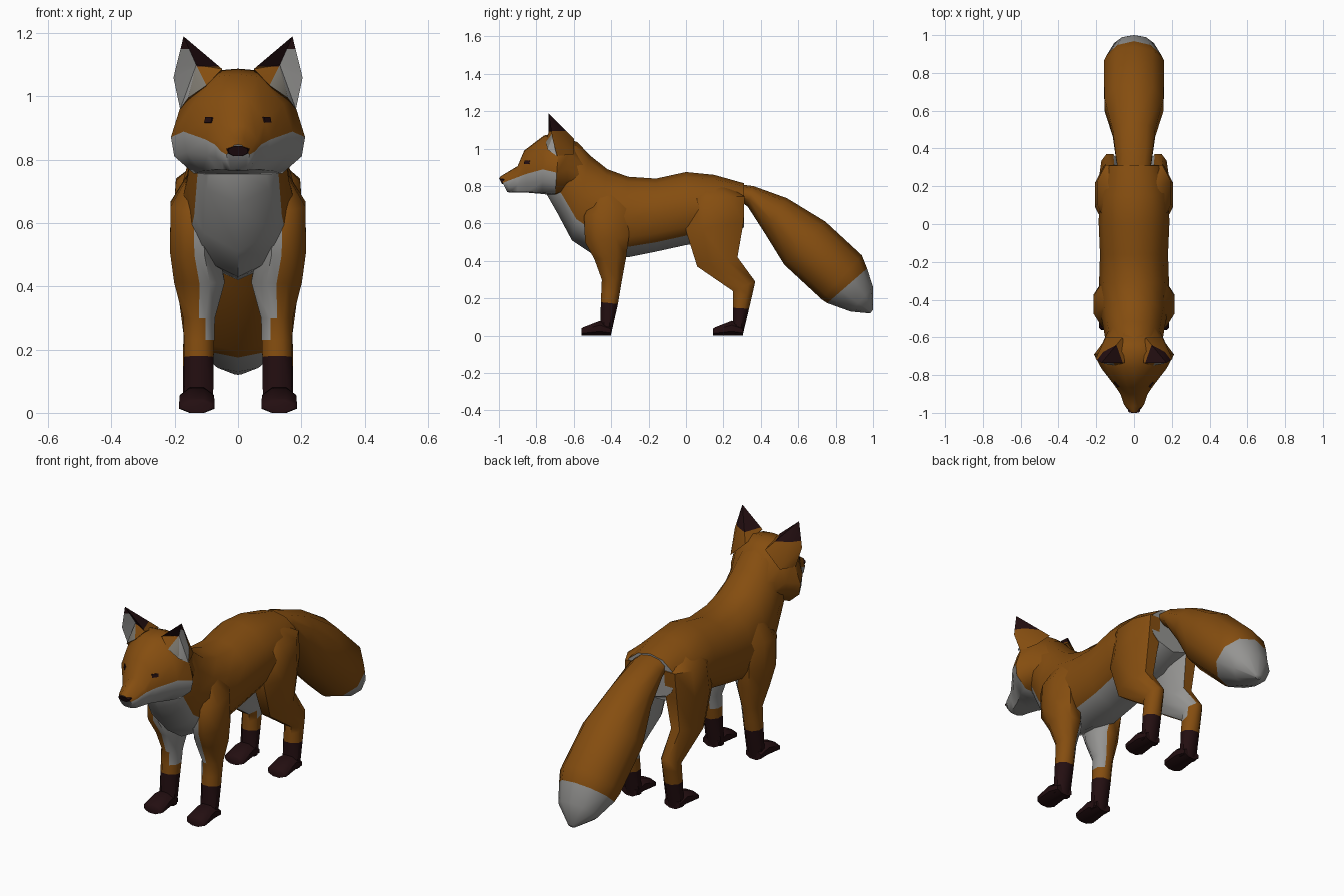
import bpy, bmesh, math
from mathutils import Vector

if "Cube" in bpy.data.objects:
    bpy.data.objects.remove(bpy.data.objects["Cube"])


def material(name, rgb):
    m = bpy.data.materials.new(name)
    m.diffuse_color = (*rgb, 1)
    m.use_nodes = True
    m.node_tree.nodes["Principled BSDF"].inputs["Base Color"].default_value = m.diffuse_color
    return m


ORANGE, WHITE, DARK, GREY = range(4)
MATS = [material("orange fur", (0.235, 0.075, 0.005)),
        material("white fur", (0.30, 0.297, 0.288)),
        material("dark brown fur", (0.017, 0.0045, 0.0055)),
        material("inner ear grey", (0.205, 0.19, 0.16))]


def finish(bm, name, angle=50):
    bmesh.ops.recalc_face_normals(bm, faces=bm.faces)
    me = bpy.data.meshes.new(name)
    bm.to_mesh(me)
    bm.free()
    for m in MATS:
        me.materials.append(m)
    ob = bpy.data.objects.new(name, me)
    bpy.context.collection.objects.link(ob)
    bpy.ops.object.select_all(action='DESELECT')
    ob.select_set(True)
    bpy.context.view_layer.objects.active = ob
    bpy.ops.object.shade_smooth_by_angle(angle=math.radians(angle))
    return ob


def oval(n, half_step=False):
    """Cross-section as (side, up) pairs in -1..1; half_step puts flats at the extremes."""
    k, off = (1 / math.cos(math.pi / n), 0.5) if half_step else (1, 0)
    return [(k * math.sin(2 * math.pi * (j + off) / n),
             k * math.cos(2 * math.pi * (j + off) / n)) for j in range(n)]


def head_section(c):
    """Fox head section: narrow crown, widest at cheek height c (0..1), flat jaw."""
    half = [(0, 1), (.36, .98), (.83, .70), (1, c), (.95, c * .5), (.66, .02), (0, 0)]
    pts = half + [(-x, z) for x, z in half[-2:0:-1]]
    return [(x, 2 * z - 1) for x, z in pts]


def loft(name, rings, sections, colour, caps=(ORANGE, ORANGE)):
    """rings: (top y, top z, bottom y, bottom z, centre x, half width)."""
    bm = bmesh.new()
    if isinstance(sections[0], tuple):
        sections = [sections] * len(rings)
    n = len(sections[0])
    loops = []
    for (ty, tz, by, bz, xc, w), sec in zip(rings, sections):
        loops.append([bm.verts.new((xc + w * u,
                                    (ty + by) / 2 + t * (ty - by) / 2,
                                    (tz + bz) / 2 + t * (tz - bz) / 2)) for u, t in sec])
    for i, (a, b) in enumerate(zip(loops, loops[1:])):
        for j in range(n):
            k = (j + 1) % n
            f = bm.faces.new((a[j], a[k], b[k], b[j]))
            s = sections[i]
            f.material_index = colour(i, (s[j][0] + s[k][0]) / 2, (s[j][1] + s[k][1]) / 2)
    for ring, c in zip((loops[0], loops[-1]), caps):
        bm.faces.new(ring).material_index = c
    return finish(bm, name)


# Body and neck, from rump to throat: white belly strip widening to a white chest
body_section = oval(12)
body_section[5], body_section[7] = (.669, -.743), (-.669, -.743)
loft("body", [(.31, .815, .31, .58, 0, .15),
              (.15, .86, .18, .51, 0, .185),
              (0, .875, 0, .485, 0, .187),
              (-.16, .84, -.16, .45, 0, .18),
              (-.31, .85, -.31, .42, 0, .185),
              (-.42, .89, -.49, .43, 0, .18),
              (-.515, .965, -.61, .51, 0, .160),
              (-.58, 1.035, -.69, .66, 0, .148),
              (-.66, 1.06, -.75, .765, 0, .12)],
     body_section,
     lambda i, u, t: WHITE if t < (-.6 if i >= 5 else -.85) else ORANGE,
     (WHITE, WHITE))

# Tail with white tip
loft("tail", [(.20, .82, .29, .72, 0, .08),
              (.36, .80, .33, .69, 0, .10),
              (.54, .735, .42, .55, 0, .118),
              (.745, .61, .525, .38, 0, .165),
              (.94, .43, .725, .195, 0, .167),
              (.968, .36, .755, .175, 0, .152),
              (1.0, .26, .88, .13, 0, .11),
              (1.0, .14, .985, .12, 0, .02)],
     oval(10),
     lambda i, u, t: WHITE if i >= 5 else ORANGE,
     (ORANGE, WHITE))

# Head: white cheeks and jaw below the cheek line
head_rings = [(-.54, .97, -.56, .77, 0, .13, .42),
              (-.62, 1.065, -.64, .775, 0, .168, .40),
              (-.675, 1.088, -.70, .75, 0, .212, .36),
              (-.76, 1.07, -.77, .758, 0, .172, .42),
              (-.865, .99, -.85, .765, 0, .102, .44),
              (-.90, .907, -.90, .765, 0, .072, .58),
              (-.965, .868, -.94, .765, 0, .054, .60),
              (-.997, .848, -.955, .768, 0, .036, .60)]
head = loft("head", [r[:6] for r in head_rings], [head_section(r[6]) for r in head_rings],
            lambda i, u, t: WHITE if i >= 2 and t < head_rings[i][6] * 2 - 1 else ORANGE,
            (ORANGE, WHITE))

# Nose pad
loft("nose", [(-.97, .845, -.96, .81, 0, .037),
              (-1.0, .843, -.985, .812, 0, .030)],
     oval(8, True), lambda i, u, t: DARK, (DARK, DARK))

# Eyes: thin plates laid on the face
bpy.context.view_layer.update()
for s in (-1, 1):
    ok, loc, nor, _ = head.closest_point_on_mesh(Vector((s * .106, -.86, .93)))
    bm = bmesh.new()
    bmesh.ops.create_cube(bm, size=1)
    rot = nor.to_track_quat('Z', 'Y').to_matrix()
    for v in bm.verts:
        v.co = loc + rot @ Vector((v.co.x * .034, v.co.y * .018, v.co.z * .006))
    for f in bm.faces:
        f.material_index = DARK
    finish(bm, "eye", 30)

# Ears: hollow white front with grey inside, orange back, dark tips
EAR = {'T': (.172, -.735, 1.19), 'I': (.05, -.735, 1.087), 'M': (.10, -.75, 1.035),
       'L': (.158, -.74, .995), 'P': (.183, -.69, .96), 'O': (.204, -.715, 1.06),
       'D': (.132, -.70, 1.10), 'B': (.06, -.60, 1.055), 'C': (.15, -.60, .97)}
EAR_FACES = [('TOD', WHITE), ('OPD', WHITE), ('PLD', WHITE), ('LMD', GREY), ('MID', ORANGE),
             ('ITD', ORANGE), ('TIB', ORANGE), ('TBC', ORANGE), ('TCO', ORANGE),
             ('OCP', ORANGE), ('LPC', ORANGE), ('MLC', ORANGE), ('IMCB', ORANGE)]
for s in (-1, 1):
    bm = bmesh.new()
    pts = {k: bm.verts.new((s * x, y, z)) for k, (x, y, z) in EAR.items()}
    for keys, c in EAR_FACES:
        bm.faces.new([pts[k] for k in keys]).material_index = c
    for z in (1.095, 1.15):
        bmesh.ops.bisect_plane(bm, geom=bm.verts[:] + bm.edges[:] + bm.faces[:],
                               plane_co=(0, 0, z), plane_no=(0, 0, 1))
    for f in bm.faces:
        z = f.calc_center_median().z
        if z > 1.15 or (z > 1.095 and f.material_index == ORANGE):
            f.material_index = DARK
    finish(bm, "ear", 45)

# Legs: (front y, front z, back y, back z, centre x, half width), top to ground
FRONT_LEG = [(-.48, .78, -.38, .80, .105, .03),
             (-.545, .64, -.31, .68, .14, .073),
             (-.54, .50, -.305, .53, .138, .077),
             (-.49, .41, -.32, .42, .122, .08),
             (-.45, .30, -.342, .30, .123, .05),
             (-.453, .23, -.354, .23, .123, .048),
             (-.455, .18, -.364, .17, .124, .047),
             (-.46, .01, -.40, .01, .124, .045)]
HIND_LEG = [(.08, .82, .22, .80, .08, .03),
            (.015, .73, .313, .745, .118, .078),
            (0, .56, .308, .61, .125, .082),
            (.06, .37, .275, .42, .128, .062),
            (.25, .24, .37, .29, .128, .045),
            (.25, .20, .357, .23, .128, .045),
            (.25, .15, .337, .145, .128, .046),
            (.25, .01, .305, .01, .128, .045)]
leg_section = oval(8, True) + [(0, 1)]      # extra seam down the front for the colour edge
for s in (-1, 1):
    for name, leg, toe, edge in (("front", FRONT_LEG, -.56, -.1), ("hind", HIND_LEG, .145, -.3)):
        def leg_colour(i, u, t):
            if i >= 6:
                return DARK
            return WHITE if i < 5 and u * s < (edge if i < 4 else -.3 if toe < 0 else -.8) else ORANGE

        loft(name + "_leg", [(*r[:4], s * r[4], r[5]) for r in leg],
             leg_section, leg_colour, (ORANGE, DARK))
        # Foot reaching forward to the toes
        heel, x = leg[-1][2], s * .13
        loft(name + "_foot", [(heel, .05, heel, 0, x, .046),
                              (toe + .10, .08, toe + .10, 0, x, .054),
                              (toe + .01, .045, toe + .01, 0, x, .056),
                              (toe, .038, toe, 0, x, .045)],
             oval(8, True), lambda i, u, t: DARK, (DARK, DARK))
